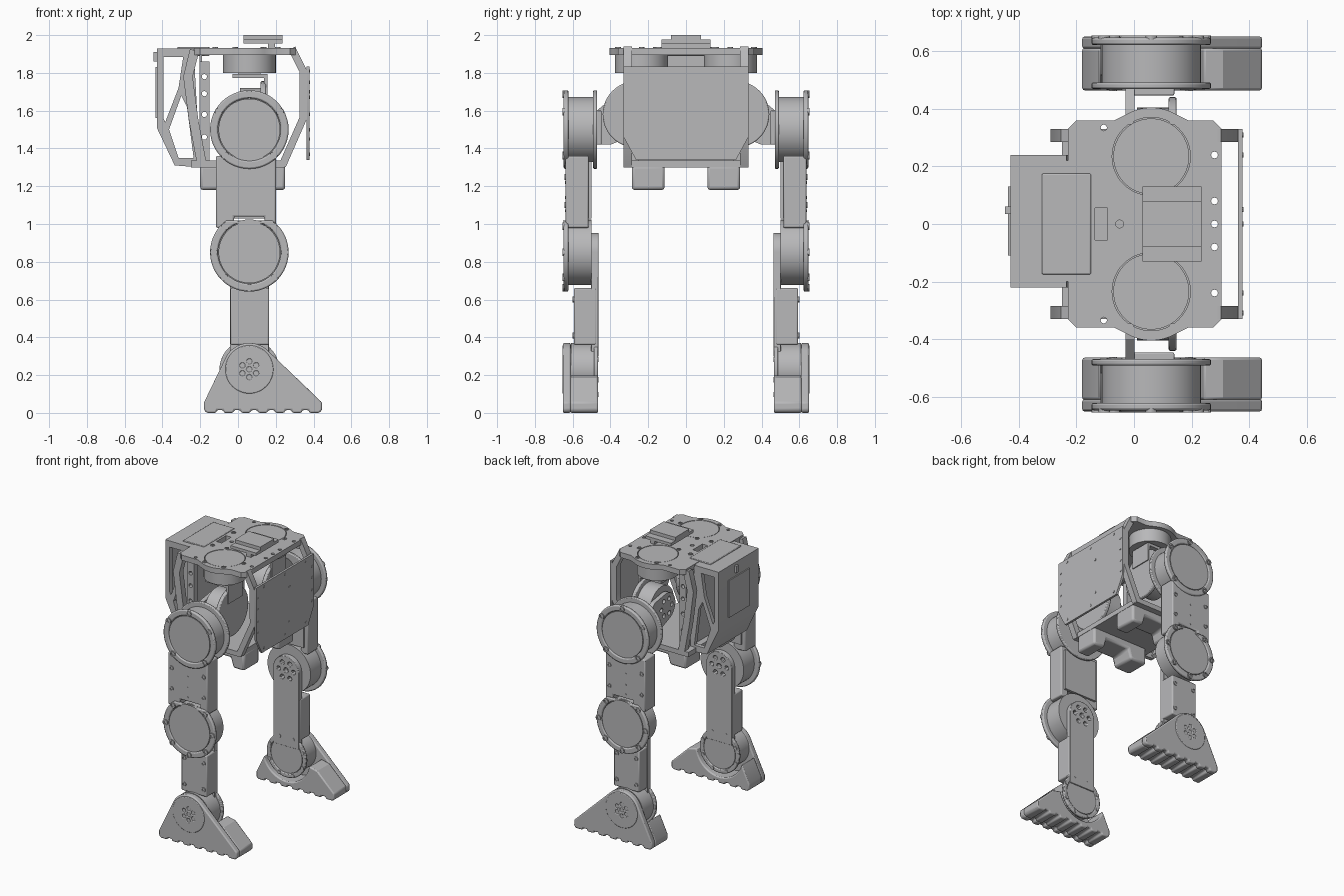
import bpy, bmesh, math
from mathutils import Vector

cube = bpy.data.objects.get("Cube")
if cube:
    bpy.data.objects.remove(cube, do_unlink=True)

grey = bpy.data.materials.new("machine grey")
grey.use_nodes = True
GREY = (0.48, 0.48, 0.49, 1)
grey.diffuse_color = GREY
grey.node_tree.nodes["Principled BSDF"].inputs["Base Color"].default_value = GREY
parts = []


def point(axis, u, v, w):
    return {"x": (w, u, v), "y": (u, w, v), "z": (u, v, w)}[axis]


def add_prism(bm, pts, axis, a, b):
    lo = [bm.verts.new(point(axis, u, v, a)) for u, v in pts]
    hi = [bm.verts.new(point(axis, u, v, b)) for u, v in pts]
    bm.faces.new(lo)
    bm.faces.new(hi[::-1])
    n = len(pts)
    for i in range(n):
        bm.faces.new((lo[i], lo[(i + 1) % n], hi[(i + 1) % n], hi[i]))


def arc(cu, cv, r, a0, a1, n):
    return [(cu + r * math.cos(math.radians(a0 + (a1 - a0) * i / n)),
             cv + r * math.sin(math.radians(a0 + (a1 - a0) * i / n))) for i in range(n + 1)]


def circle(cu, cv, r, n=48):
    return arc(cu, cv, r, 0, 360, n)[:-1]


def rect(u0, u1, v0, v1):
    return [(u0, v0), (u1, v0), (u1, v1), (u0, v1)]


def solid(name, outlines, axis, a, b, bevel=0, holes=()):
    """Extrude one or more outlines along an axis, optionally cutting holes through."""
    def build(label, shapes, lo, hi):
        bm = bmesh.new()
        for s in shapes:
            add_prism(bm, s, axis, lo, hi)
        bmesh.ops.recalc_face_normals(bm, faces=bm.faces)
        me = bpy.data.meshes.new(label)
        bm.to_mesh(me)
        bm.free()
        o = bpy.data.objects.new(label, me)
        bpy.context.collection.objects.link(o)
        return o
    lo, hi = min(a, b), max(a, b)
    ob = build(name, outlines, lo, hi)
    ob.data.materials.append(grey)
    bpy.context.view_layer.objects.active = ob
    if holes:
        cutter = build("cutter", holes, lo - 0.05, hi + 0.05)
        cutter.hide_render = True
        m = ob.modifiers.new("holes", "BOOLEAN")
        m.operation, m.solver, m.object = "DIFFERENCE", "EXACT", cutter
        bpy.ops.object.modifier_apply(modifier=m.name)
        bpy.data.objects.remove(cutter, do_unlink=True)
    if bevel:
        m = ob.modifiers.new("bevel", "BEVEL")
        m.width, m.segments, m.limit_method = bevel, 2, "ANGLE"
        m.angle_limit = math.radians(40)
    parts.append(ob)


def box(name, x0, x1, y0, y1, z0, z1, bevel=0):
    solid(name, [rect(x0, x1, min(y0, y1), max(y0, y1))], "z", z0, z1, bevel)


def bolts(name, centres, r, axis, a, b):
    """Socket-head bolts at the given centres."""
    solid(name, [circle(u, v, r, 12) for u, v in centres], axis, a, b, 0,
          [circle(u, v, r * 0.55, 12) for u, v in centres])


def band(path, w):
    """Outline of a strip of width w following a path."""
    left, right = [], []
    for i, p in enumerate(path):
        d = Vector(path[min(i + 1, len(path) - 1)]) - Vector(path[max(i - 1, 0)])
        n = Vector((-d.y, d.x)).normalized() * w / 2
        left.append((p[0] + n.x, p[1] + n.y))
        right.append((p[0] - n.x, p[1] - n.y))
    return left + right[::-1]


def ring(cu, cv, r, count, size, start=0):
    return [circle(u, v, size, 12) for u, v in arc(cu, cv, r, start, start + 360, count)[:-1]]


CX, HIP, KNEE, ANKLE, ROLL_Y, ROLL_Z = 0.06, 1.5, 0.85, 0.23, 0.265, 1.58

# Foot outlines: full triangle with rounded hub, and the hollowed inner half
tread = []
for i in range(6):
    x = -0.095 + i * 0.0905
    tread += [(x - 0.022, 0), (x - 0.015, 0.015), (x + 0.015, 0.015), (x + 0.022, 0)]
sole = [(-0.18, 0.055), (-0.18, 0.015), (-0.165, 0)] + tread + [(0.43, 0), (0.445, 0.015), (0.445, 0.055)]
foot_outer = sole + arc(CX, ANKLE, 0.14, 46, 154, 16)
foot_inner = sole + [(0.31, 0.185)] + arc(CX, ANKLE, 0.185, -9, -165, 20)

for side, s in (("front", -1), ("back", 1)):
    # Hip and knee motors: body, flanges, cap and flange bolts
    for joint, z, inner, rim, angles in (
            ("hip", HIP, 0.49, circle(CX, HIP, 0.208), (90, 30, 150, -47, -133)),
            ("knee", KNEE, 0.50, arc(CX, KNEE, 0.208, 126, 414, 42), (47, 133, 0, 180, -45, -135, -90))):
        n = f"{side}_{joint}"
        solid(n + "_motor", [circle(CX, z, 0.173)], "y", s * inner, s * 0.63)
        solid(n + "_flange", [rim], "y", s * 0.622, s * 0.648, 0.008, [circle(CX, z, 0.166)])
        solid(n + "_cap", [circle(CX, z, 0.163)], "y", s * 0.60, s * 0.643)
        bolts(n + "_bolts", [arc(CX, z, 0.188, a, a, 1)[0] for a in angles], 0.02,
              "y", s * 0.63, s * 0.655)
    solid(side + "_hip_inner_flange", [circle(CX, HIP, 0.208)], "y", s * 0.47, s * 0.492, 0.006)

    # Thigh
    solid(side + "_thigh", [rect(-0.117, 0.2, 0.98, 1.36)], "y", s * 0.515, s * 0.637, 0.008,
          [rect(-0.02, 0.14, 0.95, 1.04)])
    box(side + "_thigh_inner_plate", -0.09, 0.175, s * 0.5, s * 0.52, 1.03, 1.33)
    bolts(side + "_thigh_bolts", [(x, z) for x in (-0.088, 0.17) for z in (1.1, 1.25)],
          0.016, "y", s * 0.63, s * 0.643)
    solid(side + "_thigh_pins", [circle(0.04, z, 0.007, 8) for z in (1.07, 1.14, 1.22)],
          "y", s * 0.63, s * 0.64)

    # Shin: box plus inner plate with rounded knee hub
    box(side + "_shin", -0.04, 0.165, s * 0.475, s * 0.594, 0.36, 0.66, 0.008)
    solid(side + "_shin_plate", [[(-0.043, 0.3), (0.163, 0.3)] + arc(CX, KNEE, 0.103, 0, 180, 24)],
          "y", s * 0.464, s * 0.502, 0.008, ring(CX, KNEE, 0.06, 6, 0.016) + [circle(CX, KNEE, 0.018, 12)])
    bolts(side + "_shin_bolts", [(x, z) for x in (-0.015, 0.14) for z in (0.41, 0.6)],
          0.016, "y", s * 0.58, s * 0.6)

    # Ankle motor
    solid(side + "_ankle_motor", [circle(CX, ANKLE, 0.14)], "y", s * 0.48, s * 0.61)
    solid(side + "_ankle_flange", [circle(CX, ANKLE, 0.158)], "y", s * 0.466, s * 0.488, 0.006,
          [circle(CX, ANKLE, 0.128)])
    solid(side + "_ankle_cap", [circle(CX, ANKLE, 0.125)], "y", s * 0.471, s * 0.49)
    solid(side + "_ankle_bolts", ring(CX, ANKLE, 0.143, 8, 0.013, 22), "y", s * 0.462, s * 0.48)

    # Foot
    solid(side + "_foot_outer", [foot_outer], "y", s * 0.61, s * 0.652, 0.008)
    solid(side + "_foot_inner", [foot_inner], "y", s * 0.465, s * 0.612, 0.008)
    solid(side + "_foot_hub", [circle(CX, ANKLE, 0.128)], "y", s * 0.63, s * 0.655, 0.005,
          ring(CX, ANKLE, 0.042, 6, 0.014, 30) + [circle(CX, ANKLE, 0.014, 12)])

    # Hip yaw motor set into the top plate, with its bracket
    solid(side + "_yaw_motor", [circle(CX, s * 0.235, 0.14)], "z", 1.80, 1.90)
    solid(side + "_yaw_cap", [circle(CX, s * 0.235, 0.132)], "z", 1.89, 1.932)
    box(side + "_yaw_bracket_top", -0.03, 0.155, s * 0.17, s * 0.33, 1.773, 1.793)
    box(side + "_yaw_spindle", 0.0, 0.12, s * 0.18, s * 0.29, 1.79, 1.805)
    box(side + "_yaw_bracket_arm", 0.138, 0.155, s * 0.17, s * 0.33, 1.66, 1.793)

    # Hip roll motor, with an arm out to the leg
    solid(side + "_roll_motor", [circle(s * ROLL_Y, ROLL_Z, 0.14)], "x", 0.01, 0.14)
    solid(side + "_roll_flange", [circle(s * ROLL_Y, ROLL_Z, 0.176)], "x", 0.12, 0.148, 0.006)
    solid(side + "_roll_arm", [[(s * u, v) for u, v in arc(ROLL_Y, ROLL_Z, 0.1, 80, 250, 16) +
                                [(0.40, 1.42), (0.472, 1.42), (0.472, 1.60), (0.40, 1.66)]]],
          "x", -0.03, 0.002, 0, ring(s * ROLL_Y, ROLL_Z, 0.06, 6, 0.016))
    box(side + "_roll_arm_plate", -0.03, 0.14, s * 0.447, s * 0.474, 1.42, 1.60, 0.005)

    # Frame strips joining the top, front and bottom
    solid(side + "_nose_strip", [band([(0.285, 1.93), (0.345, 1.81), (0.345, 1.56), (0.235, 1.31)], 0.04)],
          "y", s * 0.285, s * 0.33)
    solid(side + "_tail_strip", [band([(-0.23, 1.92), (-0.265, 1.78), (-0.235, 1.55), (-0.19, 1.31)], 0.05)],
          "y", s * 0.285, s * 0.33)
    solid(side + "_tail_post", [rect(-0.205, -0.15, 1.31, 1.86)], "y", s * 0.25, s * 0.29, 0,
          [circle(-0.178, z, 0.014, 12) for z in (1.46, 1.58, 1.69, 1.78)])

    # Skid rail under the body, arched between its two feet
    solid(side + "_skid", [[(-0.2, 1.31), (-0.2, 1.18), (-0.07, 1.18), (-0.05, 1.25), (0.14, 1.25),
                            (0.16, 1.18), (0.25, 1.18), (0.25, 1.31)]], "y", s * 0.113, s * 0.287, 0.015)

# Top plate with motor openings, slot and holes
half = [(0.305, 0.33), (0.275, 0.36), (0.19, 0.36)] + arc(CX, 0.235, 0.17, 62, 118, 12) + \
       [(-0.07, 0.36), (-0.2, 0.36), (-0.23, 0.33)]
plate = half + [(x, -y) for x, y in reversed(half)]
holes = [rect(-0.135, -0.093, -0.055, 0.055)]
holes += [circle(0.28, y, 0.012, 12) for y in (-0.24, -0.08, 0, 0.08, 0.24)]
holes += [circle(-0.105, y, 0.011, 12) for y in (-0.335, 0.335)] + [circle(-0.05, 0, 0.014, 12)]
holes += [circle(CX, y, 0.136) for y in (-0.235, 0.235)]
solid("top_plate", [plate], "z", 1.895, 1.933, 0, holes)
bolts("top_plate_bolts", [(x, y * s) for s in (-1, 1) for x, y in
                          ((-0.015, 0.36), (0.135, 0.36), (0.21, 0.235), (-0.015, 0.105),
                           (-0.12, 0.12))], 0.015, "z", 1.925, 1.938)

# Sensor block on top
box("sensor_support", 0.16, 0.195, -0.13, 0.13, 1.93, 1.957)
box("sensor_base", 0.03, 0.235, -0.13, 0.13, 1.955, 1.976)
box("sensor_cover", 0.03, 0.235, -0.08, 0.08, 1.975, 2.0)

# Front shield plate with fixings
shield = [(-0.33, 1.835), (-0.33, 1.46), (-0.265, 1.34), (0.265, 1.34), (0.33, 1.46), (0.33, 1.835)]
solid("shield_plate", [shield], "x", 0.362, 0.378)
solid("shield_screws", [circle(y, z, 0.009, 8) for y in (-0.31, 0.31)
                        for z in (1.5, 1.58, 1.67, 1.75)] +
      [circle(y, z, 0.009, 8) for y in (-0.24, 0, 0.24) for z in (1.37, 1.81)] +
      [circle(0.05, z, 0.009, 8) for z in (1.45, 1.7)], "x", 0.375, 0.381)

# Floor and rear bulkhead
box("floor_plate", -0.25, 0.25, -0.33, 0.33, 1.30, 1.335)
box("rear_bulkhead", -0.205, -0.19, -0.25, 0.25, 1.31, 1.90)

# Battery carrier: windowed sides, wrapped back, lid and cell
carrier = [(-0.43, 1.93), (-0.43, 1.51), (-0.335, 1.31), (-0.2, 1.30), (-0.235, 1.93)]
windows = [[(-0.395, 1.885), (-0.29, 1.885), (-0.315, 1.72), (-0.385, 1.54), (-0.395, 1.56)],
           [(-0.30, 1.68), (-0.27, 1.62), (-0.235, 1.35), (-0.315, 1.35), (-0.365, 1.50)]]
for name, y in (("front", -0.22), ("back", 0.21)):
    solid(name + "_carrier_side", [carrier], "y", y, y + 0.03, 0, windows)
solid("carrier_back", [[(-0.43, 1.93), (-0.43, 1.51), (-0.335, 1.31), (-0.31, 1.325),
                        (-0.402, 1.52), (-0.402, 1.93)]], "y", -0.2, 0.22)
box("carrier_back_panel", -0.438, -0.43, -0.11, 0.13, 1.56, 1.83)
box("carrier_lid", -0.43, -0.22, -0.2, 0.22, 1.895, 1.93)
box("battery_lid", -0.32, -0.15, -0.175, 0.175, 1.89, 1.938, 0.004)
box("power_connector", -0.448, -0.425, 0.035, 0.06, 1.86, 1.91)

# Smooth curved sides, keep edges sharp
bpy.ops.object.select_all(action="DESELECT")
for ob in parts:
    ob.select_set(True)
bpy.context.view_layer.objects.active = parts[0]
bpy.ops.object.shade_smooth_by_angle(angle=math.radians(30))
